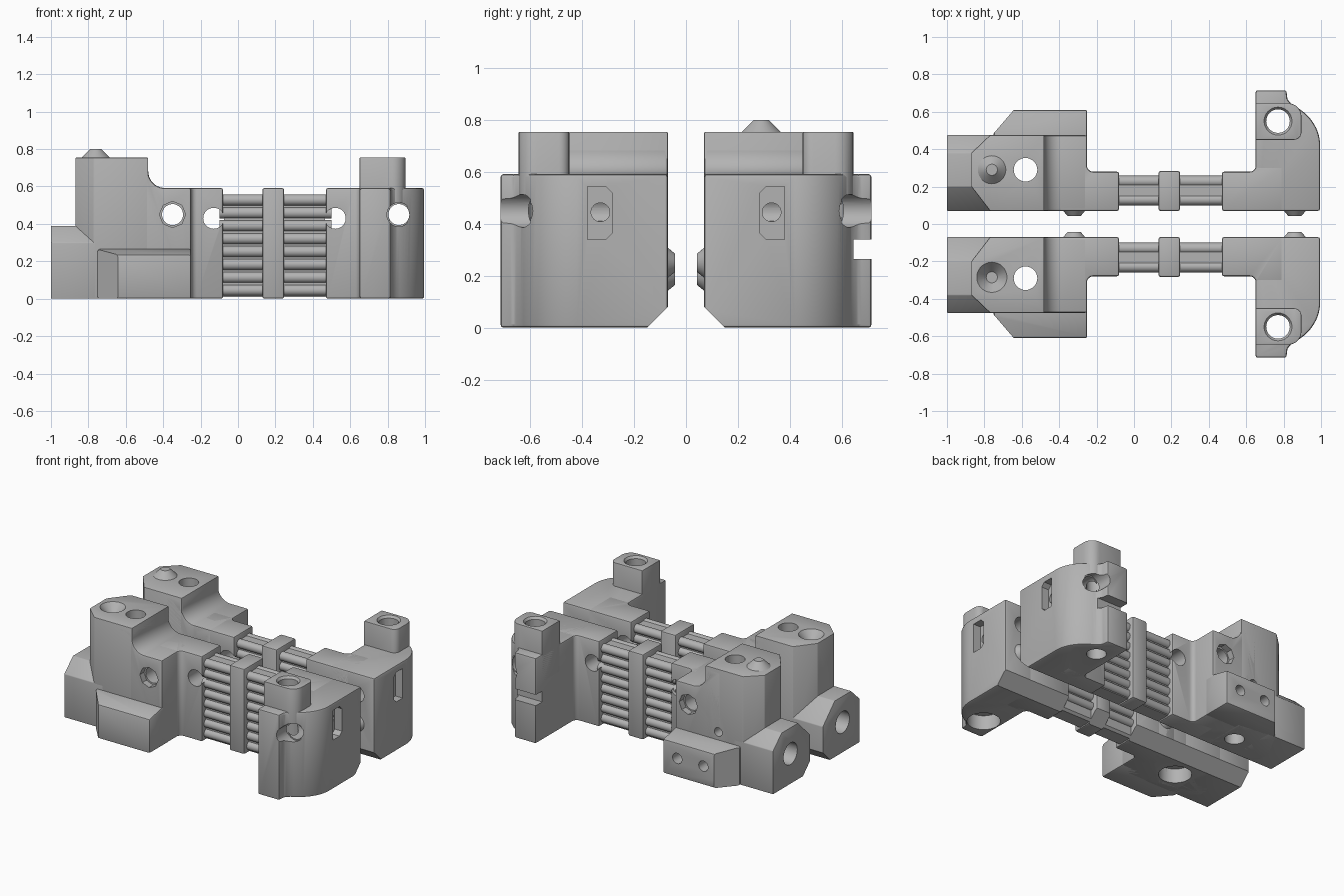
import bpy, bmesh
from math import cos, sin, pi, radians
from mathutils import Vector, Matrix

if "Cube" in bpy.data.objects:
    bpy.data.objects.remove(bpy.data.objects["Cube"])

grey = bpy.data.materials.new("mid grey")
grey.use_nodes = True
colour = (0.45, 0.45, 0.45, 1)
grey.diffuse_color = colour
grey.node_tree.nodes["Principled BSDF"].inputs["Base Color"].default_value = colour


def place(axis, a, b, t):
    return {"x": (t, a, b), "y": (a, t, b), "z": (a, b, t)}[axis]


def prism(bm, axis, pts, lo, hi):
    """Extrude a flat outline along an axis."""
    rings = [[bm.verts.new(place(axis, a, b, t)) for a, b in pts] for t in (lo, hi)]
    bm.faces.new(rings[0])
    bm.faces.new(rings[1])
    for i in range(len(pts)):
        j = (i + 1) % len(pts)
        bm.faces.new((rings[0][i], rings[0][j], rings[1][j], rings[1][i]))


def rect(a0, a1, b0, b1):
    return [(a0, b0), (a1, b0), (a1, b1), (a0, b1)]


def arc(ca, cb, ra, rb, start, end, n=10):
    angles = [radians(start + (end - start) * i / n) for i in range(n + 1)]
    return [(ca + ra * cos(t), cb + rb * sin(t)) for t in angles]


def rod(bm, axis, a, b, r, lo, hi, n=32, r2=None):
    """Cylinder, or cone when r2 is given."""
    r2 = r if r2 is None else r2
    rings = []
    for t, rad in ((lo, r), (hi, r2)):
        rings.append([bm.verts.new(place(axis, a + rad * cos(2 * pi * i / n), b + rad * sin(2 * pi * i / n), t))
                      for i in range(n)])
    bm.faces.new(rings[0])
    bm.faces.new(rings[1])
    for i in range(n):
        j = (i + 1) % n
        bm.faces.new((rings[0][i], rings[0][j], rings[1][j], rings[1][i]))


def finish(bm, name, side, cutter=None, bevel=0.0):
    """Mirror to one side, bevel, cut the holes and bake the result."""
    bm.transform(Matrix.Diagonal(Vector((1, side, 1, 1))))
    bmesh.ops.recalc_face_normals(bm, faces=bm.faces)
    mesh = bpy.data.meshes.new(name)
    bm.to_mesh(mesh)
    bm.free()
    obj = bpy.data.objects.new(name, mesh)
    bpy.context.collection.objects.link(obj)
    if bevel:
        mod = obj.modifiers.new("edge", "BEVEL")
        mod.width, mod.segments, mod.limit_method = bevel, 2, "ANGLE"
    if cutter:
        mod = obj.modifiers.new("holes", "BOOLEAN")
        mod.operation, mod.solver, mod.object, mod.use_self = "DIFFERENCE", "EXACT", cutter, True
    if obj.modifiers:
        bpy.context.view_layer.update()
        dg = bpy.context.evaluated_depsgraph_get()
        baked = bpy.data.meshes.new_from_object(obj.evaluated_get(dg))
        obj.modifiers.clear()
        obj.data = baked
    obj.data.materials.clear()
    obj.data.materials.append(grey)
    obj.data.shade_smooth()
    obj.data.set_sharp_from_angle(angle=radians(28))
    return obj


def make_cutter(side):
    bm = bmesh.new()
    # chamfer along the inner bottom edge, and the slanted foot corner
    prism(bm, "x", [(0, -0.1), (0.25, -0.1), (0, 0.15)], -1.2, 1.2)
    prism(bm, "z", [(-0.75, 0.485), (-0.63, 0.625), (-0.95, 0.625), (-0.95, 0.485)], -0.1, 0.5)
    # bolt holes running front to back
    for x, z in ((-0.35, 0.45), (-0.13, 0.43), (0.52, 0.43), (0.86, 0.45)):
        rod(bm, "y", x, z, 0.056, -0.1, 0.9)
    rod(bm, "y", -0.35, 0.45, 0.07, 0.43, 0.8, 8)
    rod(bm, "y", 0.86, 0.45, 0.064, 0.6, 0.8)
    # vertical bolt holes with a countersunk rim on the post
    rod(bm, "z", -0.58, 0.29, 0.063, -0.1, 0.9)
    rod(bm, "z", 0.77, 0.55, 0.063, -0.1, 0.9)
    rod(bm, "z", 0.77, 0.55, 0.06, 0.735, 0.765, r2=0.082)
    # bore in the end tab, slot and pin hole in the round end
    rod(bm, "x", 0.285, 0.21, 0.075, -1.1, -0.72)
    prism(bm, "x", [(0.38, 0.34), (0.38, 0.545), (0.31, 0.545),
                    (0.285, 0.52), (0.285, 0.365), (0.31, 0.34)], 0.94, 1.1)
    rod(bm, "x", 0.33, 0.445, 0.036, 0.82, 1.05)
    if side < 0:
        # dimple on top and counterbores below
        rod(bm, "z", -0.76, 0.285, 0.03, 0.695, 0.76, r2=0.085)
        rod(bm, "z", -0.58, 0.29, 0.105, -0.1, 0.1)
        rod(bm, "z", 0.77, 0.55, 0.105, -0.1, 0.1)
    else:
        # small screw holes and a latch notch
        for x in (-0.36, -0.56):
            rod(bm, "y", x, 0.13, 0.036, 0.48, 0.8, 20)
        rod(bm, "y", -0.58, 0.32, 0.03, 0.3, 0.8, 20)
        prism(bm, "x", rect(0.645, 0.9, 0.265, 0.34), 0.5, 1.1)
    return finish(bm, "hole_cutter", side)


# outlines of one half, drawn on the +y side
tower = [(-0.87, 0.2), (-0.77, 0.07), (-0.48, 0.07), (-0.48, 0.475), (-0.77, 0.475), (-0.87, 0.38)]
shoulder = [(-0.6, 0), (-0.25, 0), (-0.25, 0.592), (-0.39, 0.592)] + \
    arc(-0.39, 0.682, 0.09, 0.09, 270, 180)[1:] + [(-0.48, 0.74), (-0.6, 0.74)]
tab = [(0.07, 0), (0.475, 0), (0.475, 0.3), (0.38, 0.39), (0.2, 0.39), (0.07, 0.26)]
foot = [(0.4, 0), (0.61, 0), (0.61, 0.235), (0.48, 0.265), (0.4, 0.265)]
left_web = [(-0.4, 0.07), (-0.08, 0.07), (-0.08, 0.28)] + \
    arc(-0.22, 0.31, 0.03, 0.03, 270, 180, 4) + [(-0.4, 0.31)]
right_web = [(0.8, 0.07), (0.47, 0.07), (0.47, 0.28)] + \
    arc(0.62, 0.31, 0.03, 0.03, 270, 360, 4) + [(0.8, 0.31)]
round_end = [(0.65, 0.07), (0.995, 0.07)] + arc(0.715, 0.42, 0.28, 0.245, 0, 62, 14) + \
    [(0.82, 0.665), (0.815, 0.715), (0.65, 0.715)]
post = [(0.65, 0.45)] + arc(0.855, 0.49, 0.04, 0.04, -90, 0, 6) + \
    arc(0.825, 0.575, 0.07, 0.07, 0, 90, 8) + [(0.65, 0.645)]

# name, axis, outline, start, end, edge bevel
parts = [
    ("tower", "z", tower, 0, 0.755, 0.006),
    ("shoulder", "y", shoulder, 0.07, 0.475, 0.012),
    ("end_tab", "x", tab, -1, -0.7, 0.004),
    ("foot", "x", foot, -0.75, -0.25, 0.01),
    ("left_web", "z", left_web, 0, 0.592, 0.012),
    ("right_web", "z", right_web, 0, 0.592, 0.012),
    ("round_end", "z", round_end, 0, 0.592, 0.012),
    ("raised_post", "z", post, 0.4, 0.755, 0.004),
    ("middle_rib", "z", rect(0.13, 0.247, 0.07, 0.283), 0, 0.592, 0.012),
    ("grip_core", "z", rect(-0.1, 0.5, 0.125, 0.235), 0.01, 0.55, 0),
]

for side, label in ((-1, "front"), (1, "rear")):
    cutter = make_cutter(side)
    for name, axis, outline, lo, hi, bevel in parts:
        bm = bmesh.new()
        prism(bm, axis, outline, lo, hi)
        finish(bm, f"{label}_{name}", side, cutter, bevel)
    bpy.data.objects.remove(cutter)

    # stacked rods on both faces of the grip
    bm = bmesh.new()
    for i in range(8):
        z = 0.045 + 0.069 * i
        rod(bm, "x", 0.228, z, 0.03, -0.1, 0.5, 16)
        if i:
            rod(bm, "x", 0.13, z, 0.03, -0.1, 0.5, 16)
    finish(bm, f"{label}_grip_rods", side)

    # locating studs on the inner face
    bm = bmesh.new()
    for x, z in ((-0.32, 0.2), (0.86, 0.25)):
        rod(bm, "y", x, z, 0.035, 0.042, 0.075, r2=0.062)
    finish(bm, f"{label}_inner_studs", side)

# cone on top of the rear tower
bm = bmesh.new()
rod(bm, "z", -0.76, 0.29, 0.08, 0.75, 0.8, r2=0.03)
finish(bm, "rear_top_cone", 1)
